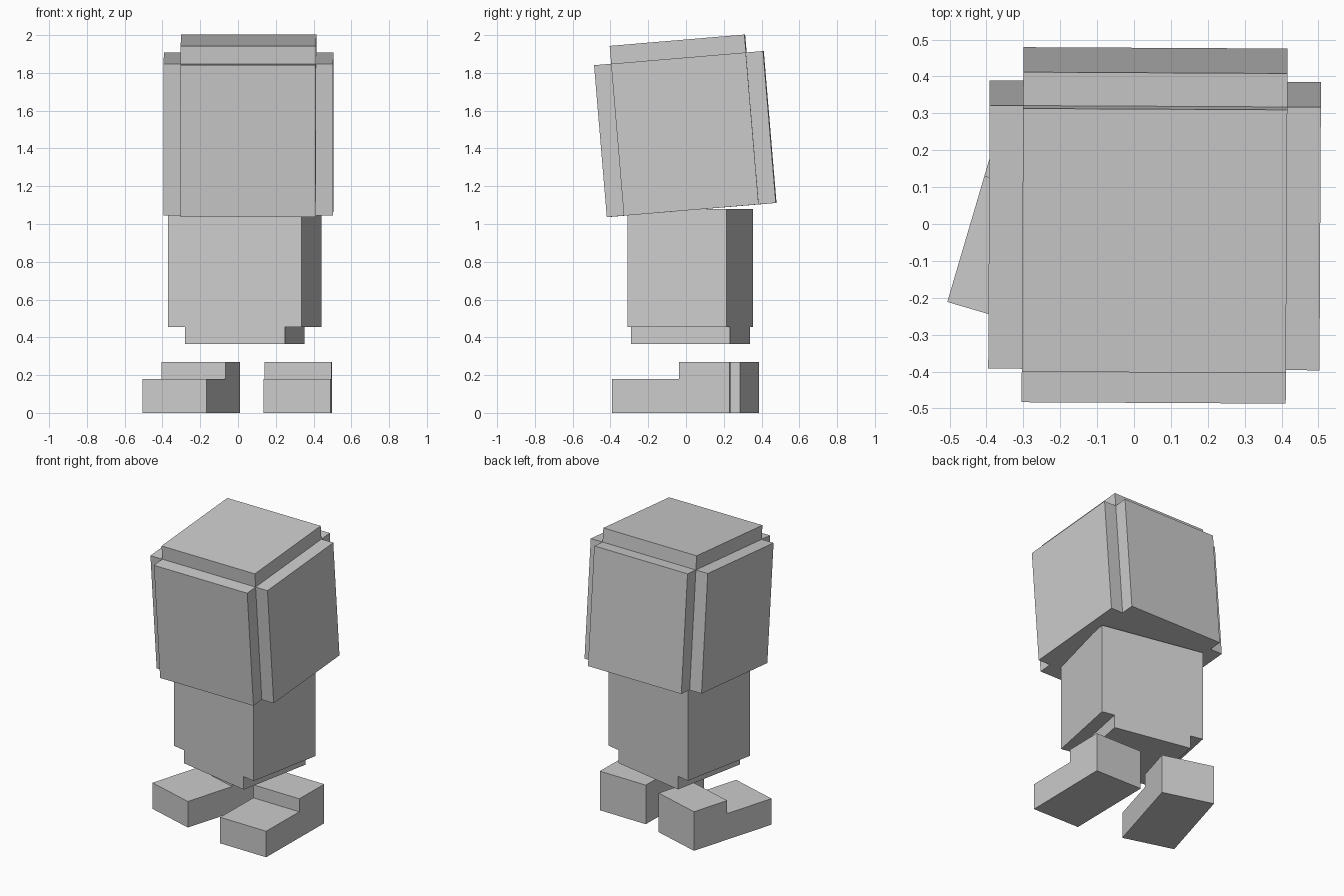
import bpy, bmesh
from math import radians
from mathutils import Matrix, Vector

if "Cube" in bpy.data.objects:
    bpy.data.objects.remove(bpy.data.objects["Cube"])


def prism(bm, points, direction):
    """Extrude a closed polygon along a direction vector."""
    face = bm.faces.new([bm.verts.new(p) for p in points])
    new = bmesh.ops.extrude_face_region(bm, geom=[face], use_keep_orig=True)["geom"]
    verts = [g for g in new if isinstance(g, bmesh.types.BMVert)]
    bmesh.ops.translate(bm, vec=Vector(direction), verts=verts)


def finish(bm, name, location, tilt=0, yaw=0):
    bmesh.ops.recalc_face_normals(bm, faces=bm.faces[:])
    mesh = bpy.data.meshes.new(name)
    bm.to_mesh(mesh)
    bm.free()
    obj = bpy.data.objects.new(name, mesh)
    obj.location = location
    obj.rotation_euler = (radians(tilt), 0, radians(yaw))
    bpy.context.collection.objects.link(obj)
    return obj


# Head: cross-shaped block with a raised square cap, tipped backwards
inner, outer = 0.358, 0.449
head_low, head_top = 0.807, 0.902
bm = bmesh.new()
quarter = [(outer, -inner), (outer, inner), (inner, inner)]
cross = []
for i in range(4):
    turn = Matrix.Rotation(radians(90 * i), 3, 'Z')
    cross += [turn @ Vector((x, y, 0)) for x, y in quarter]
prism(bm, cross, (0, 0, head_low))
square = [(-inner, -inner, head_low), (inner, -inner, head_low),
          (inner, inner, head_low), (-inner, inner, head_low)]
prism(bm, square, (0, 0, head_top - head_low))
# drop the cap's hidden underside
for f in list(bm.faces):
    if len(f.verts) == 4 and all(abs(v.co.z - head_low) < 1e-5 for v in f.verts):
        bm.faces.remove(f)
finish(bm, "head", (0.056, 0.03, 1.074), tilt=4.8, yaw=-0.3)

# Body: block with a narrower step at the bottom, turned sideways
bm = bmesh.new()
half, step, depth = 0.36, 0.27, 0.535
profile = [(-step, 0.365), (step, 0.365), (step, 0.455), (half, 0.455),
           (half, 1.08), (-half, 1.08), (-half, 0.455), (-step, 0.455)]
prism(bm, [(x, -depth / 2, z) for x, z in profile], (0, depth, 0))
finish(bm, "body", (0.036, 0.023, 0), yaw=-11.3)


# Feet: L-shaped blocks with low toes and a raised heel
def foot(name, x, y, yaw):
    bm = bmesh.new()
    width, length, toe = 0.355, 0.622, 0.355
    front, back = -length / 2, length / 2
    side = [(front, 0), (back, 0), (back, 0.27), (front + toe, 0.27),
            (front + toe, 0.18), (front, 0.18)]
    prism(bm, [(-width / 2, v, z) for v, z in side], (width, 0, 0))
    finish(bm, name, (x, y, 0), yaw=yaw)


foot("left_foot", -0.248, 0.037, -16.4)
foot("right_foot", 0.316, -0.078, -0.8)
